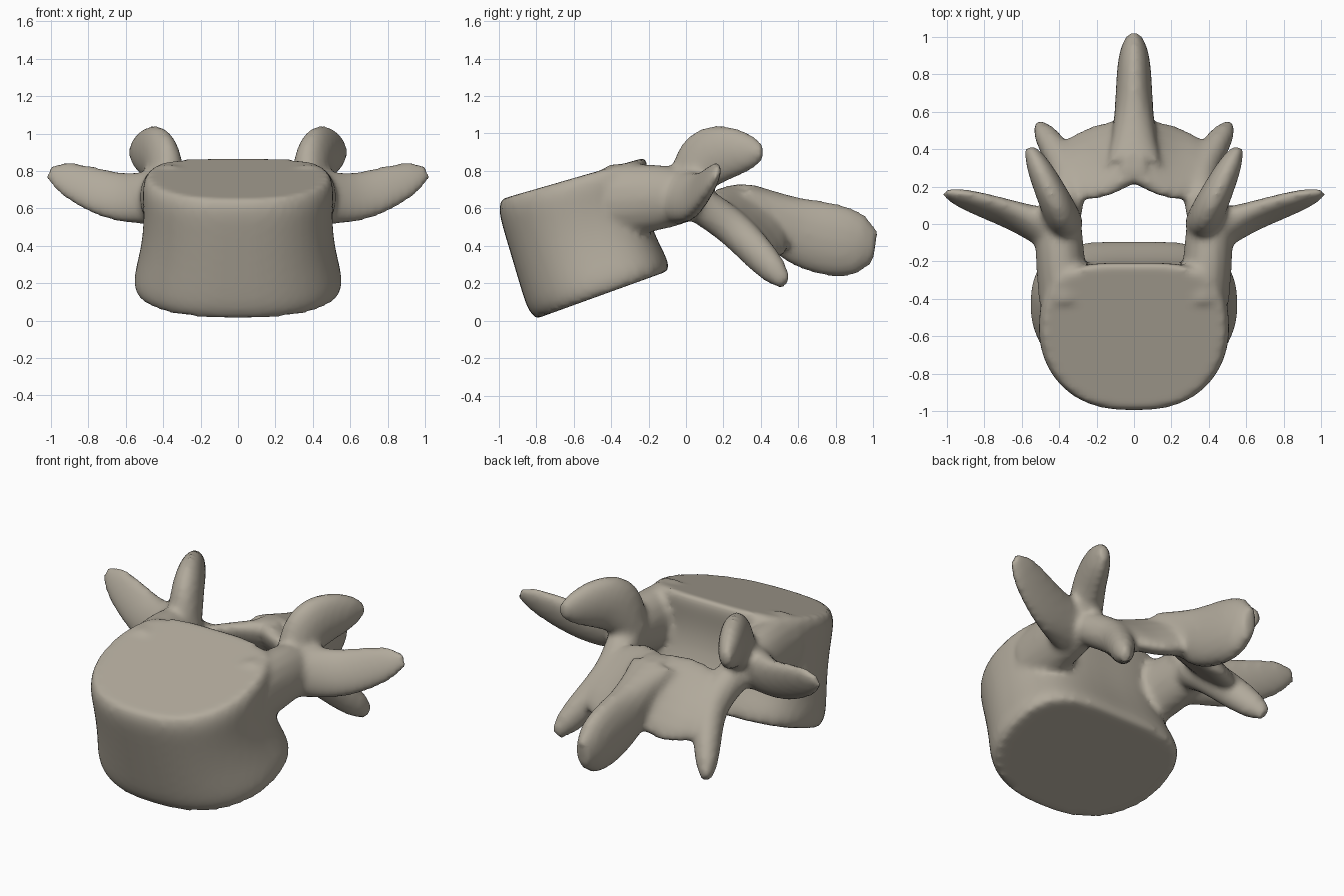
import bpy
import bmesh
from math import sin, cos, pi, sqrt, copysign
from mathutils import Vector
from mathutils.geometry import interpolate_bezier

cube = bpy.data.objects.get("Cube")
if cube:
    bpy.data.objects.remove(cube)

bone = bpy.data.materials.new("warm_grey_bone")
bone.use_nodes = True
bone.diffuse_color = (0.44, 0.4, 0.33, 1)
shader = bone.node_tree.nodes["Principled BSDF"]
shader.inputs["Base Color"].default_value = bone.diffuse_color

bm = bmesh.new()
UP = (0, 0, 1)


def loft(rings):
    """Skin a closed, capped shell over a list of point rings."""
    rows = [[bm.verts.new(point) for point in ring] for ring in rings]
    count = len(rows[0])
    faces = [bm.faces.new((low[i], low[i - 1], high[i - 1], high[i]))
             for low, high in zip(rows, rows[1:]) for i in range(count)]
    faces += [bm.faces.new(rows[0]), bm.faces.new(rows[-1])]
    bmesh.ops.recalc_face_normals(bm, faces=faces)


def bend(start, handle, end, steps=15):
    """Curve from start to end, pulled toward the handle."""
    handle = Vector(handle)
    return interpolate_bezier(Vector(start), handle, handle, Vector(end), steps)


def limb(path, thickness, height, hint=UP, mirror=1, sides=16):
    """Oval tube with a rounded tip; sizes blend along it like the path."""
    centres = bend(*path)
    sizes = bend(*((thin, tall, 0) for thin, tall in zip(thickness, height)))
    last = len(centres) - 1
    rings = []
    for i, (centre, size) in enumerate(zip(centres, sizes)):
        tangent = centres[min(i + 1, last)] - centres[max(i - 1, 0)]
        side = tangent.cross(Vector(hint)).normalized()
        rise = side.cross(tangent).normalized()
        tip = sqrt(1 - 0.8 * (i / last) ** 12)
        ring = []
        for k in range(sides):
            angle = 2 * pi * k / sides
            point = centre + tip * (side * size[0] * cos(angle)
                                    + rise * size[1] * sin(angle))
            ring.append((mirror * point.x, point.y, point.z))
        rings.append(ring)
    loft(rings)


def limb_pair(path, thickness, height, hint=UP):
    for mirror in (1, -1):
        limb(path, thickness, height, hint, mirror)


def body_outline(count=48):
    """Kidney shape: round at the front, squarer and notched at the back."""
    points = []
    for k in range(count):
        angle = 2 * pi * k / count
        across = copysign(abs(sin(angle)) ** 0.8, sin(angle))
        along = -cos(angle)
        if along > 0:
            along = along ** 0.8 - 0.16 * along * (1 - across ** 2)
        points.append((across, along))
    return points


def body_ring(t):
    """Tilted level at height fraction t, with a waist and rounded rims."""
    front = Vector((0, -0.83, 0)).lerp(Vector((0, -1.02, 0.64)), t)
    back = Vector((0, 0, 0.3)).lerp(Vector((0, -0.12, 0.9)), t)
    waist = sin(pi * t)
    back.y -= 0.08 * waist
    rim = 1 - 0.07 * abs(2 * t - 1) ** 8
    width = rim * (0.58 - 0.06 * t - 0.04 * waist)
    middle = (front + back) / 2
    reach = rim * (back - front) / 2
    return [middle + reach * along + Vector((width * across, 0, 0))
            for across, along in body_outline()]


# Body
levels = 14
loft([body_ring(i / levels) for i in range(levels + 1)])

# Pedicles
limb_pair(path=((0.37, -0.4, 0.64), (0.4, -0.15, 0.66), (0.4, 0.1, 0.67)),
          thickness=(0.14, 0.13, 0.12), height=(0.2, 0.18, 0.13))

# Transverse processes
limb_pair(path=((0.4, -0.05, 0.66), (0.65, 0.05, 0.65), (1.01, 0.17, 0.8)),
          thickness=(0.12, 0.06, 0.04), height=(0.15, 0.14, 0.1),
          hint=(0, 0.4, 1))

# Upper articular processes
limb_pair(path=((0.37, 0, 0.68), (0.41, 0.1, 0.9), (0.56, 0.41, 0.9)),
          thickness=(0.1, 0.09, 0.06), height=(0.1, 0.18, 0.1))

# Lower articular processes
limb_pair(path=((0.39, 0, 0.67), (0.33, 0.26, 0.5), (0.51, 0.53, 0.2)),
          thickness=(0.1, 0.09, 0.07), height=(0.1, 0.1, 0.09))

# Lamina halves, sloping down toward the back
limb_pair(path=((-0.05, 0.42, 0.58), (0.2, 0.32, 0.52), (0.43, 0.33, 0.45)),
          thickness=(0.1, 0.07, 0.06), height=(0.2, 0.28, 0.18),
          hint=(0, 0.8, -0.7))

# Spinous process
limb(path=((0, 0.32, 0.68), (0, 0.6, 0.46), (0, 1.01, 0.39)),
     thickness=(0.14, 0.1, 0.09), height=(0.06, 0.2, 0.2))

mesh = bpy.data.meshes.new("vertebra")
bm.to_mesh(mesh)
bm.free()
mesh.materials.append(bone)
vertebra = bpy.data.objects.new("vertebra", mesh)
bpy.context.collection.objects.link(vertebra)

# Fuse the parts into one skin and soften the joins
fuse = vertebra.modifiers.new("fuse", "REMESH")
fuse.mode = "VOXEL"
fuse.voxel_size = 0.02
fuse.use_smooth_shade = True
soften = vertebra.modifiers.new("soften", "SMOOTH")
soften.factor = 0.5
soften.iterations = 7
